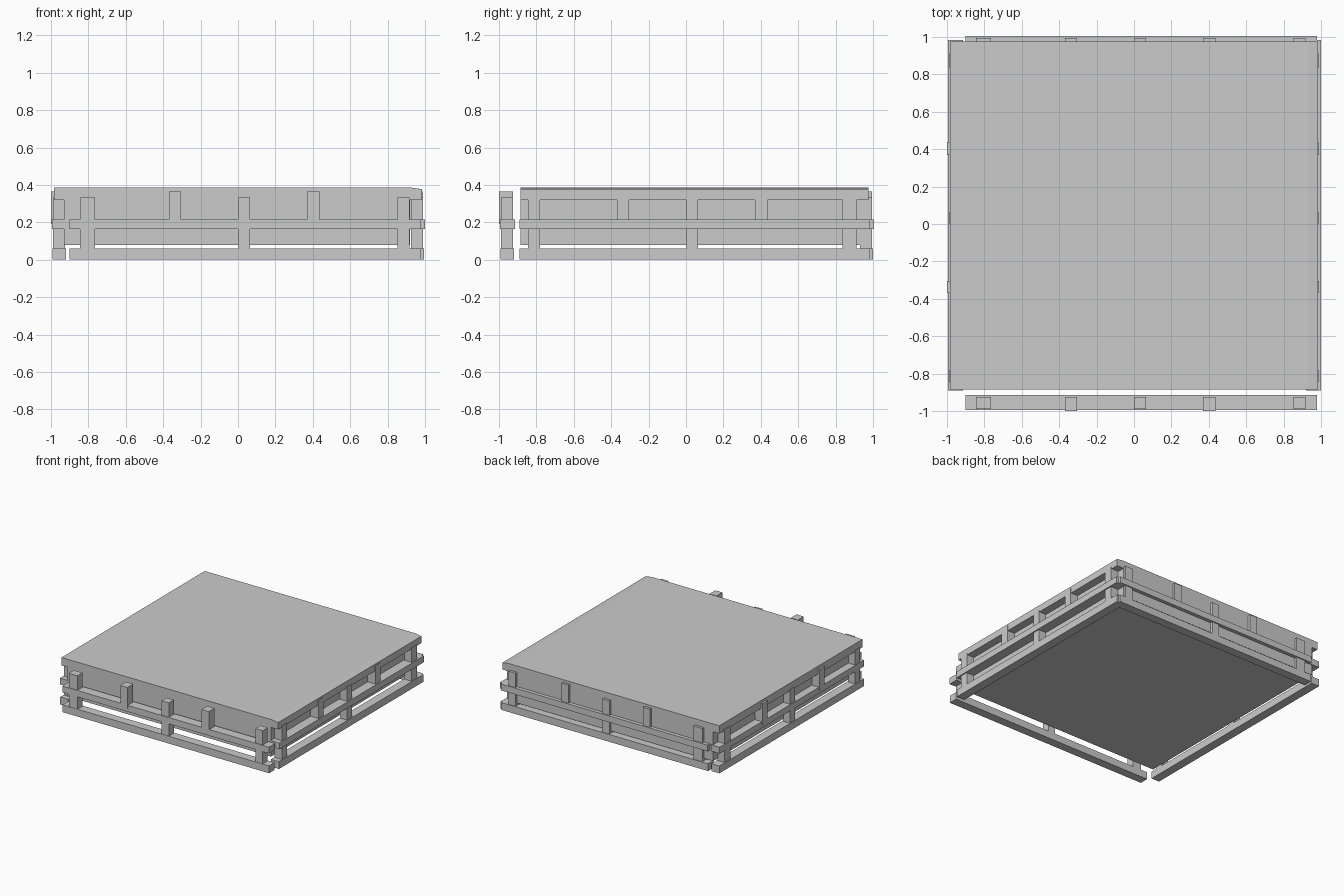
import bpy, bmesh

if "Cube" in bpy.data.objects:
    bpy.data.objects.remove(bpy.data.objects["Cube"])

def mesh_object(name, bm):
    bmesh.ops.recalc_face_normals(bm, faces=bm.faces)
    me = bpy.data.meshes.new(name)
    bm.to_mesh(me)
    bm.free()
    ob = bpy.data.objects.new(name, me)
    bpy.context.collection.objects.link(ob)
    return ob

def box(name, lo, hi):
    bm = bmesh.new()
    bmesh.ops.create_cube(bm, size=1)
    for v in bm.verts:
        v.co = [l + (c + 0.5) * (h - l) for c, l, h in zip(v.co, lo, hi)]
    return mesh_object(name, bm)

# Platform: T-shaped profile extruded front to back
profile = [(-.93, .08), (.92, .08), (.92, .32), (.985, .32), (.985, .377),
           (.93, .385), (-.985, .385), (-.985, .32), (-.93, .32)]
bm = bmesh.new()
face = bm.faces.new([bm.verts.new((x, -.885, z)) for x, z in profile])
ext = bmesh.ops.extrude_face_region(bm, geom=[face])
bmesh.ops.translate(bm, vec=(0, 1.86, 0),
                    verts=[g for g in ext['geom'] if isinstance(g, bmesh.types.BMVert)])
mesh_object("platform", bm)

def frame(side, axis, start, end, depth, posts):
    """Two rails and five posts; axis 0 runs along x, axis 1 along y."""
    def beam(name, a0, a1, d0, d1, z0, z1):
        lo, hi = (a0, depth + d0, z0), (a1, depth + d1, z1)
        if axis == 1:
            lo, hi = (lo[1], lo[0], z0), (hi[1], hi[0], z1)
        box(side + "_" + name, lo, hi)
    beam("bottom_rail", start, end, .007, .08, 0, .06)
    beam("middle_rail", start, end, .005, .085, .163, .215)
    for i, (a0, a1) in enumerate(posts):
        if i in (1, 3):      # short upper posts stand on the middle rail
            beam("short_post", a0, a1, 0, .075, .19, .364)
        else:                # full posts stand on the bottom rail
            beam("tall_post", a0, a1, .01, .075, .03, .333)

middle = [(-.37, -.305), (0, .065), (.37, .435)]
x_posts = [(-.845, -.765)] + middle + [(.852, .918)]
y_posts = [(-.845, -.78)] + middle + [(.838, .912)]

# Timber frames around the four sides
frame("front", 0, -.9, .978, -1.0, x_posts)
frame("back", 0, -.9, .978, .92, x_posts)
for ob_side, depth in (("left", -1.0), ("right", .915)):
    frame(ob_side, 1, -.89, .985, depth, y_posts)
